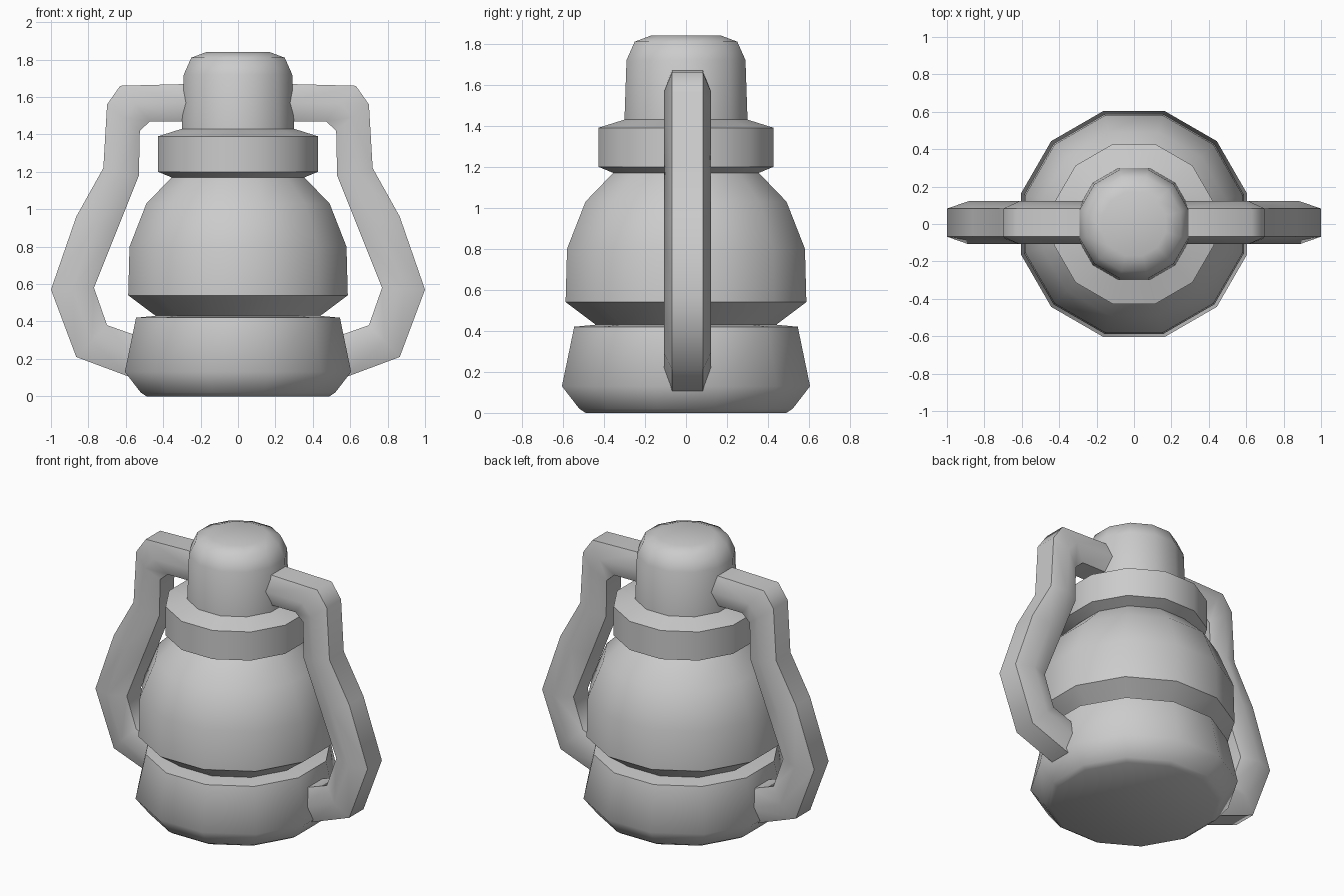
import bpy, bmesh, math

if "Cube" in bpy.data.objects:
    bpy.data.objects.remove(bpy.data.objects["Cube"])

SIDES = 12
K = math.cos(math.pi / SIDES)  # flat-to-corner ratio of the 12-sided body


def finish(name, bm, angle):
    bmesh.ops.recalc_face_normals(bm, faces=bm.faces)
    me = bpy.data.meshes.new(name)
    bm.to_mesh(me)
    bm.free()
    ob = bpy.data.objects.new(name, me)
    bpy.context.collection.objects.link(ob)
    bpy.ops.object.select_all(action='DESELECT')
    ob.select_set(True)
    bpy.context.view_layer.objects.active = ob
    bpy.ops.object.shade_smooth_by_angle(angle=math.radians(angle))
    return ob


def skin(bm, rings, cap_start, cap_end):
    for a, b in zip(rings, rings[1:]):
        n = len(a)
        for i in range(n):
            j = (i + 1) % n
            bm.faces.new((a[i], a[j], b[j], b[i]))
    if cap_start:
        bm.faces.new(rings[0][::-1])
    if cap_end:
        bm.faces.new(rings[-1])


def lathe(name, profile, cap_start=True, cap_end=True, angle=50):
    bm = bmesh.new()
    rings = []
    for r, z in profile:
        ring = []
        for i in range(SIDES):
            a = 2 * math.pi * (i + 0.5) / SIDES
            ring.append(bm.verts.new((r / K * math.cos(a), r / K * math.sin(a), z)))
        rings.append(ring)
    skin(bm, rings, cap_start, cap_end)
    return finish(name, bm, angle)


# Stacked body, bottom to top: (half width, height)
lathe("base", [(0.49, 0.0), (0.52, 0.02), (0.605, 0.13), (0.545, 0.42), (0.44, 0.43)],
      cap_end=False)
lathe("glass_globe", [(0.44, 0.43), (0.587, 0.54), (0.58, 0.80), (0.49, 1.03), (0.355, 1.17)],
      cap_start=False, cap_end=False)
lathe("collar", [(0.355, 1.17), (0.427, 1.20), (0.427, 1.39), (0.30, 1.43)],
      cap_start=False, cap_end=False)
lathe("chimney_cap", [(0.30, 1.43), (0.29, 1.72), (0.25, 1.81), (0.17, 1.84)],
      cap_start=False)

# Side handle: outer and inner edge of each hexagonal section (x, z)
SECTIONS = [
    ((0.25, 1.67), (0.25, 1.47)),
    ((0.63, 1.66), (0.47, 1.47)),
    ((0.70, 1.56), (0.525, 1.42)),
    ((0.72, 1.22), (0.53, 1.18)),
    ((0.865, 0.96), (0.65, 0.88)),
    ((1.00, 0.57), (0.77, 0.58)),
    ((0.865, 0.21), (0.70, 0.38)),
    ((0.57, 0.10), (0.53, 0.32)),
]
bm = bmesh.new()
rings = []
for (ox, oz), (ix, iz) in SECTIONS:
    mx, mz = (ox + ix) / 2, (oz + iz) / 2
    hexagon = [(ox, 0.075, oz), (mx, 0.115, mz), (ix, 0.075, iz),
               (ix, -0.075, iz), (mx, -0.115, mz), (ox, -0.075, oz)]
    rings.append([bm.verts.new((x, y + 0.007, z)) for x, y, z in hexagon])
skin(bm, rings, True, True)
handle = finish("side_handles", bm, 65)
mirror = handle.modifiers.new("Mirror", 'MIRROR')
mirror.use_axis[0] = True
